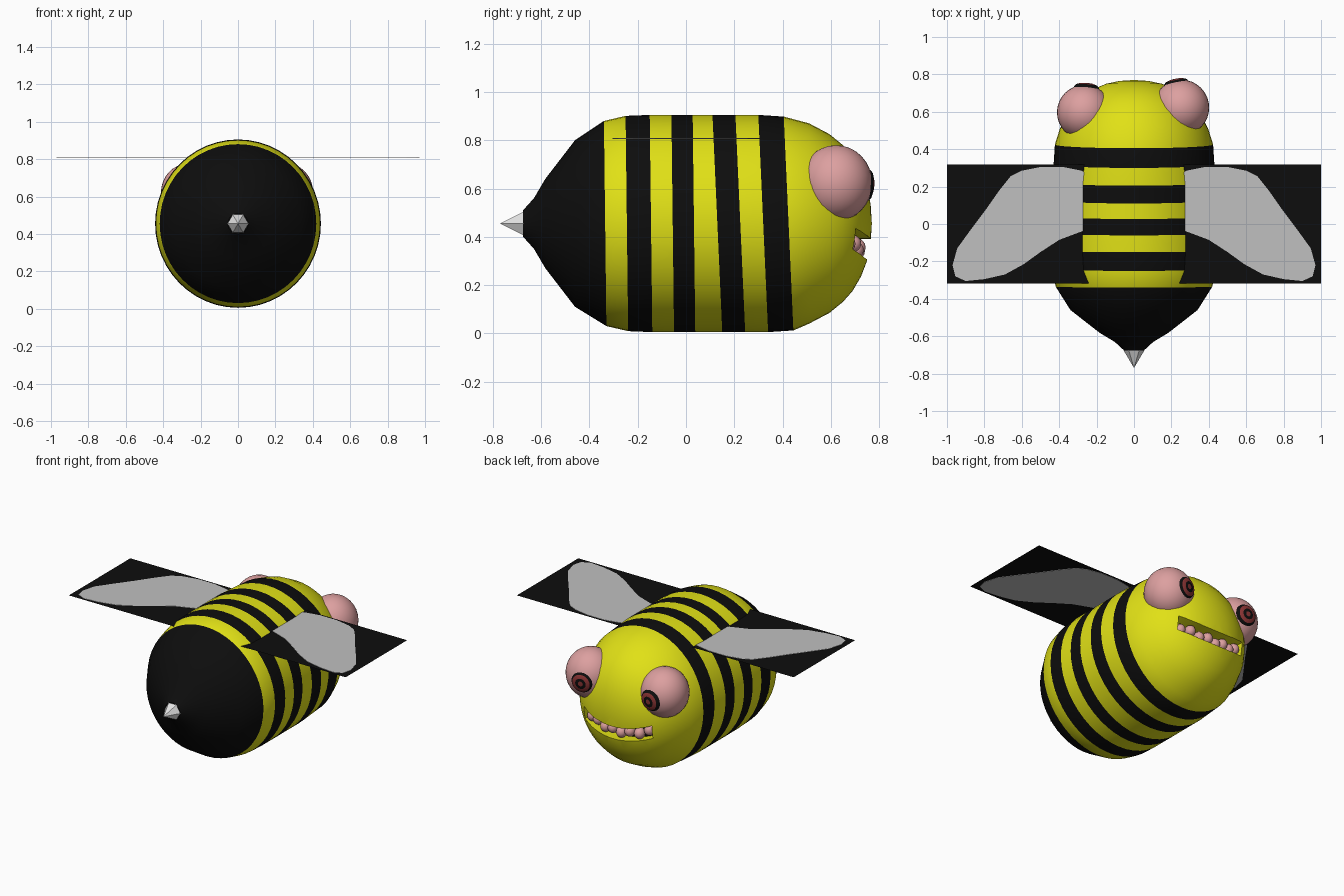
import bpy, bmesh, math
from mathutils import Vector

if "Cube" in bpy.data.objects:
    bpy.data.objects.remove(bpy.data.objects["Cube"])


def material(name, rgb):
    m = bpy.data.materials.new(name)
    m.diffuse_color = (*rgb, 1)
    m.use_nodes = True
    m.node_tree.nodes["Principled BSDF"].inputs["Base Color"].default_value = m.diffuse_color
    return m


YELLOW = material("yellow", (0.75, 0.75, 0.008))
BLACK = material("black", (0.004, 0.004, 0.004))
PINK = material("pink", (0.72, 0.35, 0.35))
RED = material("dark red", (0.26, 0.035, 0.035))
GREY = material("wing grey", (0.53, 0.53, 0.53))
WHITE = material("sting white", (0.78, 0.78, 0.78))


def finish(bm, name, mats, smooth=None):
    bmesh.ops.recalc_face_normals(bm, faces=bm.faces)
    me = bpy.data.meshes.new(name)
    bm.to_mesh(me)
    bm.free()
    ob = bpy.data.objects.new(name, me)
    bpy.context.collection.objects.link(ob)
    for m in mats:
        me.materials.append(m)
    if smooth:
        smooth_by_angle(ob, smooth)
    return ob


def smooth_by_angle(ob, degrees):
    bpy.ops.object.select_all(action='DESELECT')
    ob.select_set(True)
    bpy.context.view_layer.objects.active = ob
    bpy.ops.object.shade_smooth_by_angle(angle=math.radians(degrees))


def lathe(profile, n, colour, place=lambda y, x, z: (x, y, z)):
    """Spin (y, radius) points round the y axis; colour(i) picks the slot of band i."""
    bm = bmesh.new()
    rings = []
    for y, r in profile:
        ring = []
        for k in range(n):
            a = 2 * math.pi * k / n
            ring.append(bm.verts.new(place(y, r * math.cos(a), r * math.sin(a))))
        rings.append(ring)
    for i in range(len(rings) - 1):
        for k in range(n):
            j = (k + 1) % n
            f = bm.faces.new((rings[i][k], rings[i][j], rings[i + 1][j], rings[i + 1][k]))
            f.material_index = colour(i)
    bmesh.ops.remove_doubles(bm, verts=bm.verts, dist=1e-5)
    return bm


# Body: a lathe whose rings 5..13 are the stripe edges
MID = 0.455
BODY = [(-.675, 0), (-.675, .055), (-.63, .105), (-.583, .185), (-.46, .345),
        (-.335, .425), (-.245, .446), (-.145, .45), (-.055, .45), (.033, .45),
        (.13, .45), (.225, .45), (.32, .45), (.425, .443), (.51, .415),
        (.595, .37), (.65, .325), (.69, .28), (.725, .22), (.75, .155),
        (.765, .08), (.77, 0)]


def head_squash(y):
    return 0.985 if y < 0.3 else 0.955


def place_body(y, x, z):
    lean = 0.045 if 0.1 < y < 0.5 else 0.012 if abs(y) < 0.4 else 0
    return (x * head_squash(y), y - lean * z, z + MID)


body = finish(lathe(BODY, 48, lambda i: int(i < 5 or (i <= 12 and i % 2 == 0)), place_body),
              "striped_body", [YELLOW, BLACK])


def skin_y(x, z):
    """Front surface of the head at x, z."""
    r = math.hypot(x / 0.955, z - MID)
    for (y0, r0), (y1, r1) in zip(BODY[13:], BODY[14:]):
        if r1 <= r <= r0:
            return y0 + (y1 - y0) * (r0 - r) / (r0 - r1)
    return 0.42


def smile_z(x):
    return 0.348 + 0.042 * (x / 0.24) ** 2


# Mouth: curved slot cut into the face, black at the back
bm = bmesh.new()
cols = []
for k in range(17):
    x = -0.245 + 0.49 * k / 16
    zc = smile_z(x)
    back = skin_y(x, zc) - 0.085
    cols.append([bm.verts.new((x, y, z)) for y, z in
                 ((back, zc - .043), (back, zc + .043), (.9, zc + .043), (.9, zc - .043))])
for a, b in zip(cols, cols[1:]):
    for k in range(4):
        j = (k + 1) % 4
        f = bm.faces.new((a[k], a[j], b[j], b[k]))
        f.material_index = 1 if k == 0 else 0
bm.faces.new(cols[0])
bm.faces.new(cols[-1])
cutter = finish(bm, "mouth_cutter", [YELLOW, BLACK])
cutter.hide_render = True
cutter.hide_set(True)
mod = body.modifiers.new("mouth", 'BOOLEAN')
mod.operation = 'DIFFERENCE'
mod.solver = 'EXACT'
mod.object = cutter
bpy.context.view_layer.objects.active = body
bpy.ops.object.modifier_apply(modifier=mod.name)
bpy.data.objects.remove(cutter)
smooth_by_angle(body, 40)


def ball(name, centre, size, mat, seg):
    bm = bmesh.new()
    bmesh.ops.create_uvsphere(bm, u_segments=seg, v_segments=seg // 2, radius=1)
    bmesh.ops.scale(bm, vec=size, verts=bm.verts)
    bmesh.ops.translate(bm, vec=centre, verts=bm.verts)
    return finish(bm, name, [mat], 60)


# Teeth: a row of round pegs along the smile
for k in range(8):
    x = -0.206 + 0.412 * k / 7
    z = smile_z(x) + 0.008 * (-1) ** k
    ball(f"tooth_{k + 1}", (x, skin_y(x, z) - 0.052, z), (.033, .036, .036), PINK, 16)

# Eyes: pink balls, each with a ringed iris looking forward
IRIS = [(.115, .077), (.139, .064), (.1475, .056), (.155, .034), (.157, .016), (.158, 0)]
for side, centre, size, gaze in (
        ("right", (.252, .622, .622), .15, (-.03, .147, -.01)),
        ("left", (-.265, .597, .622), .147, (.012, .147, -.01))):
    ball(f"{side}_eye", centre, (size, size, size * 1.05), PINK, 32)
    iris = finish(lathe(IRIS, 28, lambda i: (0, 1, 0, 1, 0)[i] if i else 1),
                  f"{side}_iris", [RED, BLACK], 50)
    for p, slot in zip(iris.data.polygons, range(len(iris.data.polygons))):
        r = math.hypot(p.center.x, p.center.z)
        p.material_index = 1 if r > .057 or .017 < r < .033 else 0
    iris.location = centre
    iris.rotation_mode = 'QUATERNION'
    iris.rotation_quaternion = Vector((0, 1, 0)).rotation_difference(Vector(gaze))

# Sting: small six-sided cone
finish(lathe([(-.66, 0), (-.66, .064), (-.685, .05), (-.77, 0)], 6, lambda i: 0,
             lambda y, x, z: (x, y, z + MID)), "sting", [WHITE])

# Wings: flat black sheet with grey wing plates showing on both faces
WING_Z = 0.807
bm = bmesh.new()
bm.faces.new([bm.verts.new((x, y, WING_Z)) for x, y in
              ((-1, -.317), (1, -.317), (1, .317), (-1, .317))])
finish(bm, "wing_sheet", [BLACK])
OUTLINE = [(.2, .24), (.28, .285), (.38, .305), (.50, .305), (.60, .285), (.66, .255),
           (.72, .18), (.79, .08), (.88, -.04), (.945, -.13), (.97, -.22), (.955, -.28),
           (.90, -.305), (.80, -.295), (.69, -.27), (.59, -.215), (.50, -.15),
           (.40, -.085), (.28, -.04), (.2, -.02)]
for side, sx in (("right", 1), ("left", -1)):
    bm = bmesh.new()
    f = bm.faces.new([bm.verts.new((sx * x, y, WING_Z - .002)) for x, y in OUTLINE])
    top = bmesh.ops.extrude_face_region(bm, geom=[f], use_keep_orig=True)["geom"]
    bmesh.ops.translate(bm, vec=(0, 0, .004),
                        verts=[g for g in top if isinstance(g, bmesh.types.BMVert)])
    finish(bm, f"{side}_wing", [GREY])
